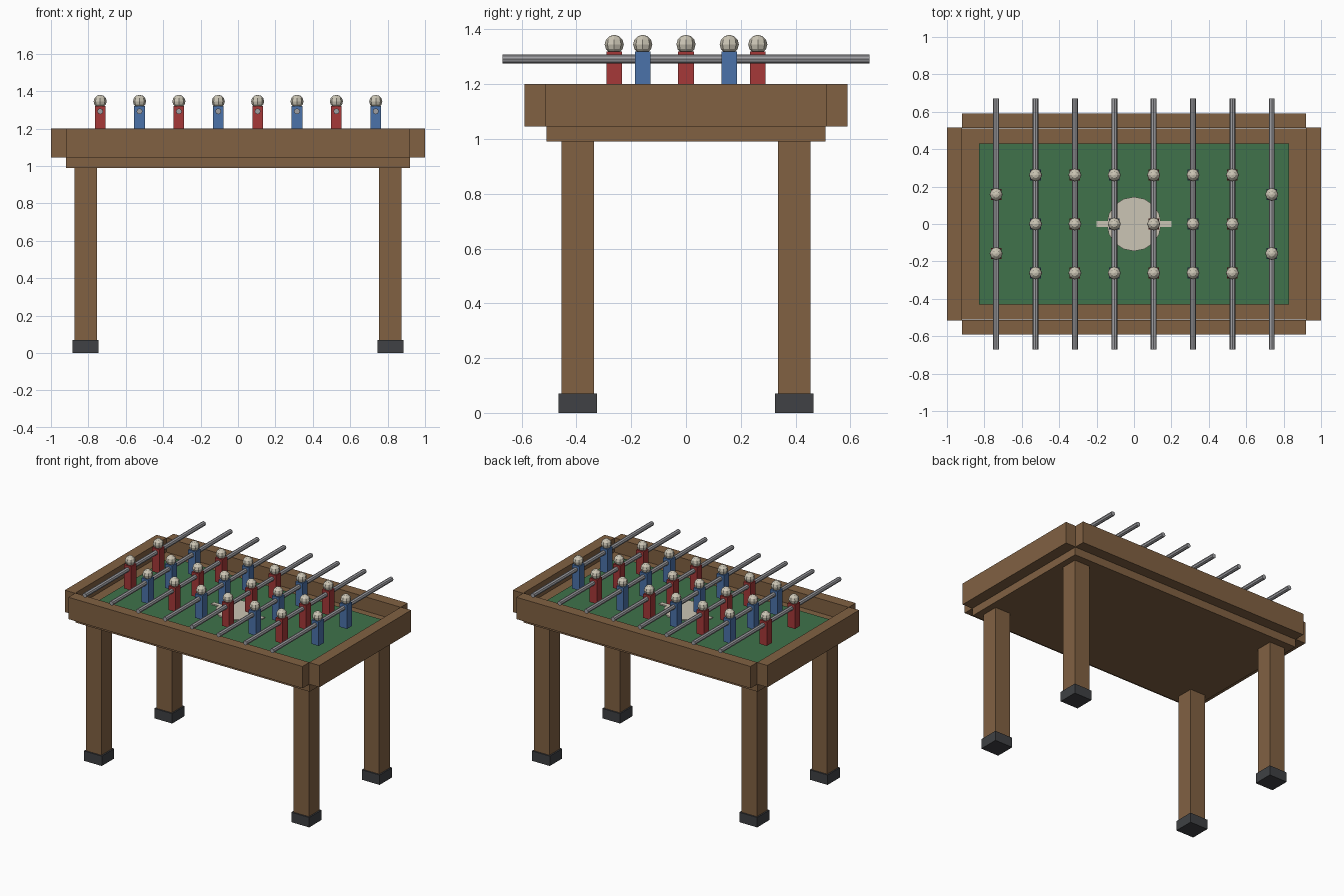
import bpy
from math import radians

if "Cube" in bpy.data.objects:
    bpy.data.objects.remove(bpy.data.objects["Cube"])


def mat(name, rgb):
    m = bpy.data.materials.new(name)
    m.diffuse_color = (*rgb, 1)
    m.use_nodes = True
    m.node_tree.nodes["Principled BSDF"].inputs["Base Color"].default_value = m.diffuse_color
    return m


WOOD = mat("wood", (0.22, 0.12, 0.055))
RUBBER = mat("rubber", (0.05, 0.053, 0.058))
GREEN = mat("felt", (0.05, 0.17, 0.07))
CREAM = mat("cream", (0.6, 0.56, 0.46))
STEEL = mat("steel", (0.35, 0.35, 0.37))
RED = mat("red", (0.38, 0.04, 0.04))
BLUE = mat("blue", (0.07, 0.17, 0.4))


def finish(name, material):
    ob = bpy.context.object
    ob.name = name
    ob.data.materials.append(material)
    return ob


def box(name, x, y, z0, z1, sx, sy, material):
    bpy.ops.mesh.primitive_cube_add(size=1, location=(x, y, (z0 + z1) / 2))
    ob = finish(name, material)
    ob.scale = (sx, sy, z1 - z0)
    bpy.ops.object.transform_apply(location=False, rotation=False)
    return ob


# Table bed and playing surface
box("table_bed", 0, 0, 0.99, 1.10, 1.84, 1.02, WOOD)
box("playing_field", 0, 0, 1.09, 1.12, 1.66, 0.86, GREEN)

# Centre markings
bpy.ops.mesh.primitive_cylinder_add(vertices=16, radius=0.145, depth=0.02, location=(0, 0, 1.12))
finish("centre_spot", CREAM)
box("centre_bar", 0, 0, 1.11, 1.128, 0.40, 0.03, CREAM)

# Rails around the bed, open at the corners
for s, side, end in ((-1, "front", "left"), (1, "back", "right")):
    box(side + "_rail", 0, s * 0.551, 1.045, 1.20, 1.84, 0.078, WOOD)
    box(end + "_rail", s * 0.96, 0, 1.045, 1.20, 0.08, 1.03, WOOD)

# Legs with feet
for sx, end in ((-1, "left"), (1, "right")):
    for sy, side in ((-1, "front"), (1, "back")):
        box(f"{side}_{end}_leg", sx * 0.815, sy * 0.395, 0.002, 1.0, 0.12, 0.12, WOOD)
        box(f"{side}_{end}_foot", sx * 0.815, sy * 0.395, 0, 0.07, 0.14, 0.14, RUBBER)

# Rods carrying alternating rows of players
for i in range(8):
    x = -0.737 + i * 0.2105
    bpy.ops.mesh.primitive_cylinder_add(vertices=8, radius=0.016, depth=1.34,
                                        location=(x, 0, 1.292), rotation=(radians(90), 0, 0))
    finish(f"rod_{i + 1}", STEEL)
    rows = (-0.158, 0.158) if i in (0, 7) else (-0.262, 0, 0.262)
    for j, y in enumerate(rows):
        box(f"player_body_{i + 1}_{j + 1}", x, y, 1.15, 1.32, 0.057, 0.057, BLUE if i % 2 else RED)
        bpy.ops.mesh.primitive_uv_sphere_add(segments=8, ring_count=6, radius=0.035,
                                             location=(x, y, 1.345))
        finish(f"player_head_{i + 1}_{j + 1}", CREAM)
